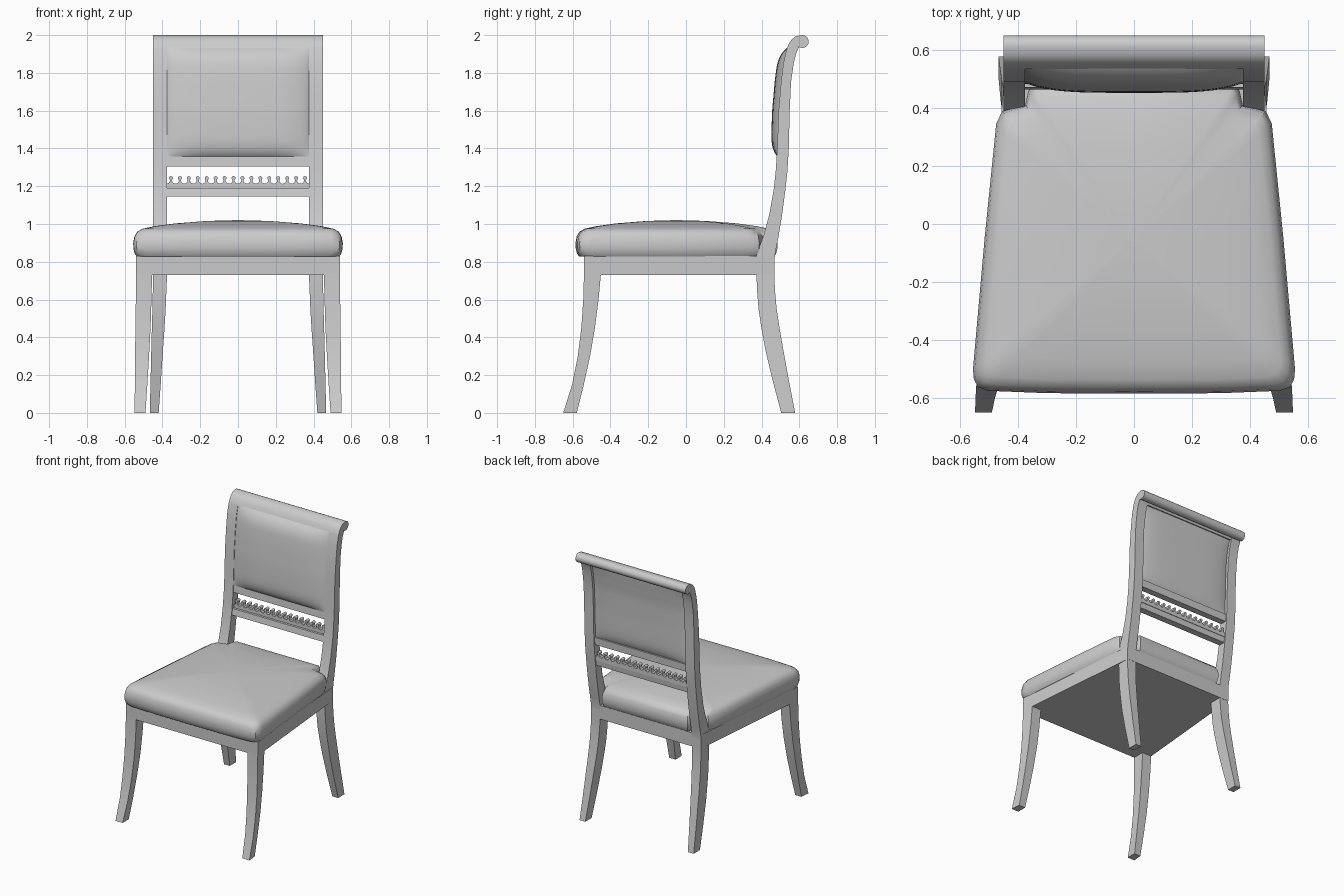
import bpy, bmesh
from math import sin, cos, pi, radians

if "Cube" in bpy.data.objects:
    bpy.data.objects.remove(bpy.data.objects["Cube"])


def loft(name, rings, mirror=False):
    """Closed solid through rings of equal point count."""
    bm = bmesh.new()
    vr = [[bm.verts.new(p) for p in r] for r in rings]
    n = len(vr[0])
    for a, b in zip(vr, vr[1:]):
        for i in range(n):
            j = (i + 1) % n
            bm.faces.new((a[i], a[j], b[j], b[i]))
    bm.faces.new(vr[0][::-1])
    bm.faces.new(vr[-1])
    bmesh.ops.recalc_face_normals(bm, faces=bm.faces)
    me = bpy.data.meshes.new(name)
    bm.to_mesh(me)
    bm.free()
    ob = bpy.data.objects.new(name, me)
    bpy.context.collection.objects.link(ob)
    if mirror:
        ob.modifiers.new("mirror", 'MIRROR')
    bpy.ops.object.select_all(action='DESELECT')
    ob.select_set(True)
    bpy.context.view_layer.objects.active = ob
    bpy.ops.object.shade_smooth_by_angle(angle=radians(35))
    return ob


def leg(name, levels, skew=0):
    """levels: (z, y front, y back, x inner, x outer)"""
    rings = [[(xi, yf, z), (xo, yf, z), (xo - skew * (yb - yf), yb, z), (xi, yb, z)]
             for z, yf, yb, xi, xo in levels]
    return loft(name, rings, mirror=True)


def across(name, profile, half):
    """Extrude a (y, z) profile along x."""
    return loft(name, [[(x, y, z) for y, z in profile] for x in (-half, half)])


def lerp(table, z, k):
    for a, b in zip(table, table[1:]):
        if z <= b[0]:
            t = (z - a[0]) / (b[0] - a[0])
            return a[k] + (b[k] - a[k]) * t
    return table[-1][k]


# Sabre front legs
leg("front_leg", [
    (0, -.65, -.578, .490, .548), (.15, -.603, -.541, .480, .546),
    (.30, -.573, -.508, .471, .545), (.45, -.554, -.482, .463, .543),
    (.60, -.544, -.463, .458, .541), (.74, -.54, -.45, .455, .54)], skew=.09)

# Back legs running up into the back posts
lower = [(0, .504, .578, .42, .467), (.17, .459, .545, .408, .463),
         (.335, .420, .515, .397, .459), (.45, .399, .495, .389, .456),
         (.55, .384, .480, .383, .453), (.65, .376, .471, .379, .451)]
upper = [(.74, .373, .467), (.83, .373, .470), (.88, .389, .479), (.94, .411, .491),
         (1.05, .441, .509), (1.18, .464, .526), (1.28, .475, .537), (1.40, .483, .544),
         (1.60, .490, .549), (1.75, .503, .556), (1.85, .515, .570), (1.90, .526, .582),
         (1.937, .537, .598)]
leg("back_post", lower + [(z, a, b, .375, .45) for z, a, b in upper])

# Seat frame
outline = [(.54, -.54), (.458, .375), (.45, .469)]
outline += [(-x, y) for x, y in outline[::-1]]
loft("seat_frame", [[(x, y, z) for x, y in outline] for z in (.73, .83)])

# Domed seat cushion, notched round the posts
half = [(0, -.585), (.3, -.583), (.5, -.575), (.537, -.563), (.552, -.535), (.555, -.5),
        (.515, -.05), (.475, .345), (.455, .388), (.375, .41), (.365, .455), (.35, .485), (0, .485)]
edge = half + [(-x, y) for x, y in half[-2:0:-1]]
steps = [(.965, .828), (.985, .843), (.998, .87), (1, .90), (.988, .935), (.96, .96),
         (.91, .975), (.8, .988), (.6, 1.003), (.3, 1.016), (.05, 1.02)]
loft("seat_cushion", [[(x * s, -.05 + (y + .05) * s, z) for x, y in edge] for s, z in steps])

# Scrolled top rail
scroll = [(.535, 1.932), (.545, 1.955), (.56, 1.977), (.58, 1.993)]
scroll += [(.616 + .034 * cos(radians(a)), 1.966 + .034 * sin(radians(a)))
           for a in range(100, -131, -23)]
scroll += [(.588, 1.925)]
across("top_rail", scroll, .45)

# Cross rails of the back
for name, z0, z1 in (("middle_rail", 1.305, 1.36), ("lower_rail", 1.145, 1.19)):
    f0, f1 = lerp(upper, z0, 1) + .006, lerp(upper, z1, 1) + .006
    b0, b1 = lerp(upper, z0, 2) - .008, lerp(upper, z1, 2) - .008
    across(name, [(f0, z0), (b0, z0), (b1, z1), (f1, z1)], .38)

# Scalloped beading strip on the lower rail
bead = [(-.378, 1.186), (-.378, 1.214)]
for i in range(16):
    c = -.355 + i * .71 / 15
    bead += [(c - .012, 1.217), (c - .006, 1.226)]
    bead += [(c + .0105 * cos(radians(a)), 1.243 + .0105 * sin(radians(a)))
             for a in range(235, -56, -29)]
    bead += [(c + .006, 1.226), (c + .012, 1.217)]
    if i < 15:
        bead += [(c + .0237, 1.213)]
bead += [(.378, 1.214), (.378, 1.186)]
loft("beading", [[(x, y, z) for x, z in bead] for y in (.488, .522)])

# Upholstered back panel, padded on both sides and following the posts
us = [sin(pi / 2 * (i / 12 - 1)) for i in range(25)]
rings = []
for v in us:
    z = 1.6475 + .2895 * v
    yf, yb = lerp(upper, z, 1), lerp(upper, z, 2)
    puff = [(1 - u ** 4) ** .8 * (1 - v ** 8) for u in us]
    front = [(.376 * u, yf + .004 - .038 * p, z) for u, p in zip(us, puff)]
    back = [(.376 * u, yb - .02 + .019 * p, z) for u, p in zip(us, puff)]
    rings.append(front + back[::-1])
loft("back_panel", rings)
